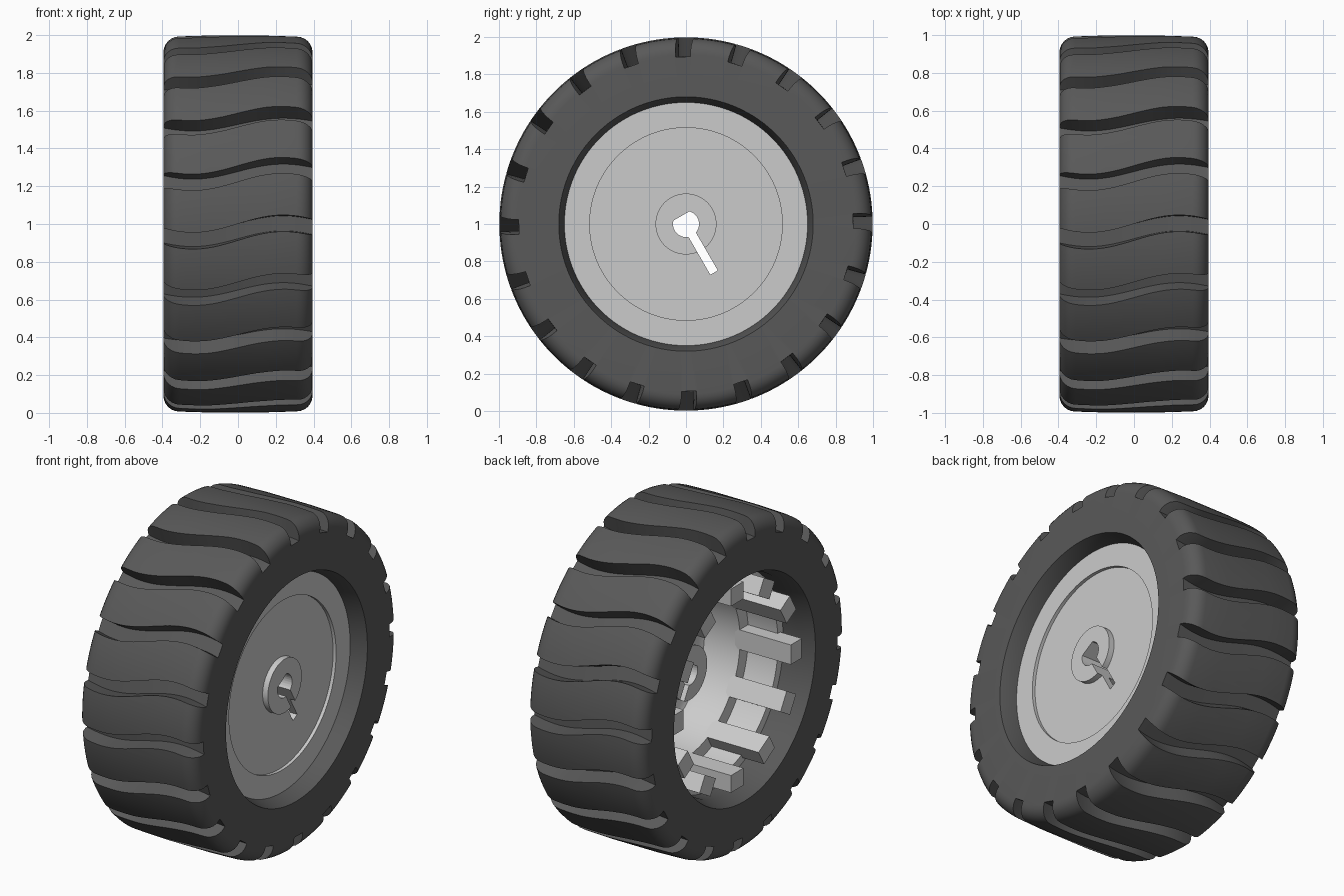
import bpy, bmesh
from math import sin, cos, pi, radians

if "Cube" in bpy.data.objects:
    bpy.data.objects.remove(bpy.data.objects["Cube"])


def finish(name, bm):
    bmesh.ops.recalc_face_normals(bm, faces=bm.faces)
    me = bpy.data.meshes.new(name)
    bm.to_mesh(me)
    bm.free()
    ob = bpy.data.objects.new(name, me)
    bpy.context.collection.objects.link(ob)
    return ob


def loft(bm, sections, closed=False):
    """Skin a list of equal-length closed outlines, capping the ends if open."""
    rings = [[bm.verts.new(p) for p in s] for s in sections]
    n = len(rings[0])
    pairs = list(zip(rings, rings[1:])) + ([(rings[-1], rings[0])] if closed else [])
    for a, b in pairs:
        for i in range(n):
            j = (i + 1) % n
            bm.faces.new((a[i], a[j], b[j], b[i]))
    if not closed:
        bm.faces.new(rings[0])
        bm.faces.new(rings[-1])


def polar(x, r, a):
    # angle measured from the front (-y) upward, around the axle at z = 1
    return (x, -r * cos(a), 1 + r * sin(a))


def lathe(name, profile, segs):
    bm = bmesh.new()
    loft(bm, [[polar(x, r, 2 * pi * k / segs) for x, r in profile]
              for k in range(segs)], closed=True)
    return finish(name, bm)


def cut(ob, cutter):
    cutter.hide_render = True
    m = ob.modifiers.new("cut", 'BOOLEAN')
    m.operation, m.solver, m.object = 'DIFFERENCE', 'EXACT', cutter
    bpy.context.view_layer.objects.active = ob
    bpy.ops.object.modifier_apply(modifier=m.name)
    bpy.data.objects.remove(cutter)


def smooth(ob):
    bpy.ops.object.select_all(action='DESELECT')
    ob.select_set(True)
    bpy.context.view_layer.objects.active = ob
    bpy.ops.object.shade_smooth_by_angle(angle=radians(30))


W = 0.395      # half width

# Tyre: rounded shoulders, chamfered bore
R = 0.085
half = [(0.30, 0.65), (W, 0.68)]
half += [(W - R + R * cos(t), 0.993 - R + R * sin(t))
         for t in [radians(15 * k) for k in range(7)]]
half += [(0.15, 0.998)]
tyre = lathe("tyre", half + [(-x, r) for x, r in reversed(half)], 160)

# Wavy tread grooves
bm = bmesh.new()
for k in range(20):
    secs = []
    for i in range(29):
        x = -0.45 + 0.9 * i / 28
        a = 2 * pi * k / 20 - 0.043 + 0.047 * sin(2 * pi * x / 0.96)
        secs.append([polar(x, r, a + s * w) for r, s, w in
                     ((0.895, -1, 0.044), (1.1, -1, 0.044),
                      (1.1, 1, 0.044), (0.895, 1, 0.044))])
    loft(bm, secs)
cut(tyre, finish("groove_cutter", bm))
smooth(tyre)
rubber = bpy.data.materials.new("rubber")
rubber.diffuse_color = (0.1, 0.1, 0.1, 1)
rubber.use_nodes = True
rubber.node_tree.nodes["Principled BSDF"].inputs["Base Color"].default_value = rubber.diffuse_color
tyre.data.materials.append(rubber)

# Rim: dished face plate, hub boss and barrel
rim = lathe("rim", [
    (0.315, 0.03), (0.315, 0.163), (0.28, 0.163), (0.28, 0.515), (0.30, 0.515),
    (0.30, 0.652), (-0.20, 0.652), (-0.20, 0.60), (0.0, 0.60), (0.0, 0.52),
    (0.18, 0.50), (0.215, 0.485), (0.23, 0.45), (0.23, 0.16),
    (-0.03, 0.16), (-0.03, 0.03)], 96)

# D-shaped axle hole with a slot
d = radians(-60)
outline = [(0.30, -0.023), (0.30, 0.023)]
outline += [(0.07 * cos(t), 0.07 * sin(t)) for t in
            [radians(19 + 116 * k / 10) for k in range(11)] +
            [radians(225 + 116 * k / 10) for k in range(11)]]
bm = bmesh.new()
loft(bm, [[(x, u * cos(d) - v * sin(d), 1 + u * sin(d) + v * cos(d))
           for u, v in outline] for x in (-0.5, 0.5)])
cut(rim, finish("axle_cutter", bm))
smooth(rim)

# Twelve fingers on the open side of the rim
bm = bmesh.new()
for k in range(12):
    a = 2 * pi * k / 12
    def at(x, r, t):
        return (x, -r * cos(a) + t * sin(a), 1 + r * sin(a) + t * cos(a))
    loft(bm, [[at(x, 0.515, -0.06), at(x, 0.515, 0.06),
               at(x, 0.62, 0.06), at(x, 0.62, -0.06)] for x in (-0.345, 0.03)])
finish("rim_fingers", bm)
